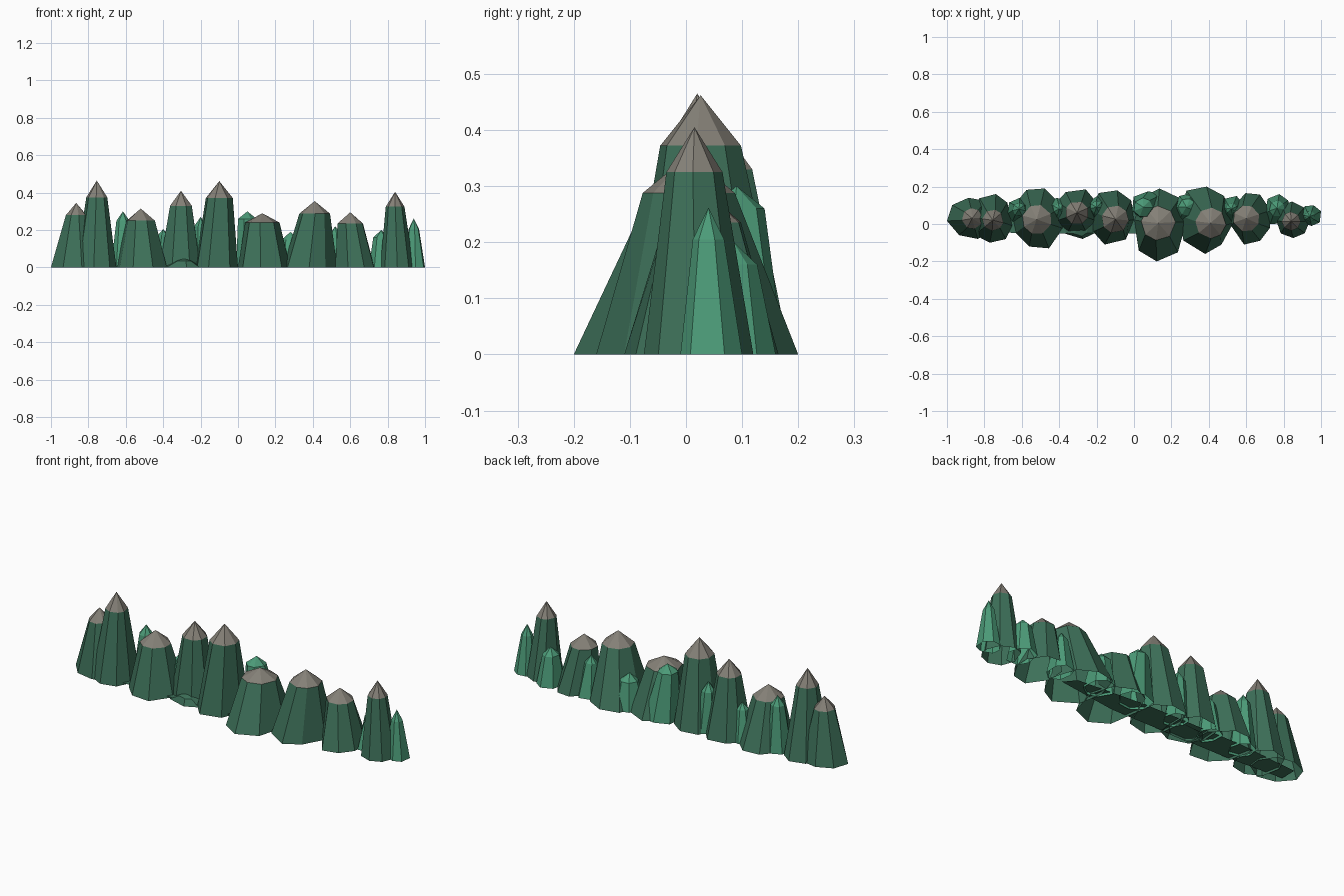
import bpy, bmesh, math, random

if "Cube" in bpy.data.objects:
    bpy.data.objects.remove(bpy.data.objects["Cube"])

random.seed(4)


def material(name, color):
    m = bpy.data.materials.new(name)
    m.diffuse_color = (*color, 1)
    m.use_nodes = True
    m.node_tree.nodes["Principled BSDF"].inputs["Base Color"].default_value = m.diffuse_color
    return m


PINE = material("dark green", (0.047, 0.162, 0.100))
MINT = material("light green", (0.072, 0.328, 0.188))
ROCK = material("rock grey", (0.231, 0.216, 0.184))


def outline(x0, x1, y0, y1, angles, wobble):
    """Irregular polygon fitted exactly to a rectangle."""
    pts = [(math.cos(a) * w, math.sin(a) * w) for a, w in zip(angles, wobble)]
    xs, ys = [p[0] for p in pts], [p[1] for p in pts]
    return [(x0 + (px - min(xs)) / (max(xs) - min(xs)) * (x1 - x0),
             y0 + (py - min(ys)) / (max(ys) - min(ys)) * (y1 - y0)) for px, py in pts]


def peak(name, base, cap, shoulder, top, mats, sides=8):
    """Open-bottomed peak: sloping sides up to a shoulder ring, then a pointed cap."""
    cx, cy, r = cap
    turn = random.uniform(0, 1)
    angles = [math.tau * (i + turn + random.uniform(-.15, .15)) / sides for i in range(sides)]
    low = outline(*base, angles, [random.uniform(.93, 1.07) for _ in angles])
    high = outline(cx - r, cx + r, cy - r, cy + r, angles, [1] * sides)
    bm = bmesh.new()
    a = [bm.verts.new((x, y, 0)) for x, y in low]
    b = [bm.verts.new((x, y, shoulder)) for x, y in high]
    tip = bm.verts.new((cx, cy, top))
    for i in range(sides):
        j = (i + 1) % sides
        bm.faces.new((a[i], a[j], b[j], b[i]))
        bm.faces.new((b[i], b[j], tip)).material_index = len(mats) - 1
    mesh = bpy.data.meshes.new(name)
    bm.to_mesh(mesh)
    bm.free()
    for m in mats:
        mesh.materials.append(m)
    bpy.context.collection.objects.link(bpy.data.objects.new(name, mesh))


# Large mountains: base rectangle, cap centre and radius, shoulder height, top
mountains = [
    ((-1.0, -0.74, -0.08, 0.14), (-0.865, 0.03, 0.055), 0.28, 0.345),
    ((-0.87, -0.65, -0.10, 0.16), (-0.755, 0.02, 0.056), 0.375, 0.465),
    ((-0.66, -0.38, -0.13, 0.19), (-0.52, 0.025, 0.076), 0.25, 0.315),
    ((-0.42, -0.20, -0.04, 0.185), (-0.305, 0.06, 0.058), 0.33, 0.41),
    ((-0.23, 0.00, -0.11, 0.18), (-0.10, 0.026, 0.072), 0.372, 0.462),
    ((0.00, 0.28, -0.20, 0.19), (0.13, 0.005, 0.092), 0.24, 0.29),
    ((0.24, 0.53, -0.16, 0.20), (0.41, 0.005, 0.082), 0.288, 0.355),
    ((0.52, 0.73, -0.11, 0.165), (0.60, 0.03, 0.068), 0.235, 0.295),
    ((0.76, 0.94, -0.075, 0.12), (0.84, 0.015, 0.05), 0.325, 0.405),
]
for i, args in enumerate(mountains):
    peak(f"mountain_{i + 1}", *args, (PINE, ROCK))

# Small light spires behind and between the mountains
spires = [
    ((-0.68, -0.56, 0.0, 0.14), (-0.615, 0.08, 0.035), 0.25, 0.30),
    ((-0.46, -0.35, 0.0, 0.14), (-0.40, 0.08, 0.030), 0.17, 0.205),
    ((-0.25, -0.13, 0.02, 0.15), (-0.20, 0.09, 0.035), 0.22, 0.27),
    ((-0.01, 0.17, 0.02, 0.175), (0.05, 0.09, 0.050), 0.26, 0.30),
    ((0.20, 0.35, 0.0, 0.165), (0.28, 0.09, 0.045), 0.15, 0.19),
    ((0.47, 0.58, 0.0, 0.15), (0.52, 0.08, 0.030), 0.18, 0.22),
    ((0.70, 0.84, 0.0, 0.16), (0.765, 0.085, 0.042), 0.16, 0.20),
    ((0.885, 1.0, -0.01, 0.10), (0.94, 0.04, 0.028), 0.205, 0.262),
]
for i, args in enumerate(spires):
    peak(f"spire_{i + 1}", *args, (MINT,), 7)

# Low mound at the front foot
peak("foot_mound", (-0.41, -0.19, -0.08, 0.08), (-0.29, -0.02, 0.045), 0.035, 0.05, (PINE,), 7)

# Hidden ground strip closing the underside
bm = bmesh.new()
strip = [(-0.95, -0.03), (-0.6, -0.05), (0.1, -0.05), (0.45, 0.0),
         (0.4, 0.06), (0.0, 0.09), (-0.6, 0.09), (-0.95, 0.06)]
bm.faces.new([bm.verts.new((x, y, 0.012)) for x, y in reversed(strip)])
mesh = bpy.data.meshes.new("ground_strip")
bm.to_mesh(mesh)
bm.free()
mesh.materials.append(PINE)
bpy.context.collection.objects.link(bpy.data.objects.new("ground_strip", mesh))
